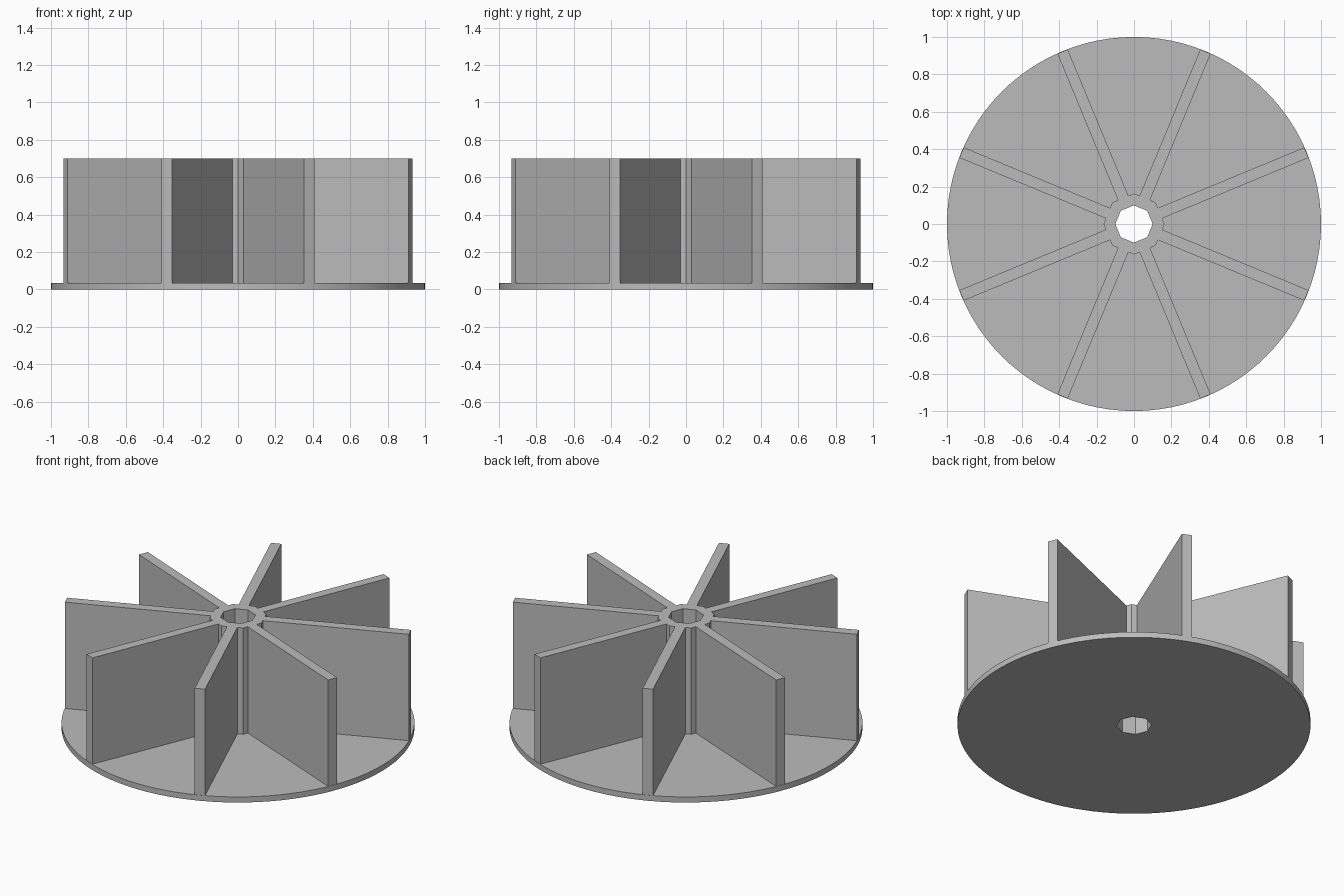
import bpy
import bmesh
from math import cos, sin, pi, radians
from mathutils import Matrix, Vector

default_cube = bpy.data.objects.get("Cube")
if default_cube:
    bpy.data.objects.remove(default_cube, do_unlink=True)

BLADES = 8
STEP = 2 * pi / BLADES
PLATE_TOP, HEIGHT = 0.035, 0.7
BORE, HUB = 0.1, 0.163
BLADE_HALF, BLADE_TIP = 0.03, 0.998

grey = bpy.data.materials.new("plain grey")
grey.use_nodes = True
colour = (0.5, 0.5, 0.5, 1)
grey.diffuse_color = colour
grey.node_tree.nodes["Principled BSDF"].inputs["Base Color"].default_value = colour


def polar(radius, angle):
    return Vector((radius * cos(angle), radius * sin(angle), 0))


def radial_solid(name, outer_path, z0, z1):
    """Repeat one sector around z, with an eight-sided bore through the middle."""
    bm = bmesh.new()
    outline = [polar(BORE, 0)] + outer_path + [polar(BORE, STEP)]
    for i in range(BLADES):
        turn = Matrix.Rotation(i * STEP, 3, "Z")
        low, high = [[bm.verts.new(turn @ p + Vector((0, 0, z))) for p in outline]
                     for z in (z0, z1)]
        bm.faces.new(high)
        bm.faces.new(low[::-1])
        # Outer wall and bore wall; the seams between sectors stay open
        walls = [(k, k + 1) for k in range(1, len(outline) - 2)]
        for a, b in walls + [(len(outline) - 1, 0)]:
            bm.faces.new((low[a], low[b], high[b], high[a]))
    bmesh.ops.remove_doubles(bm, verts=bm.verts, dist=0.0005)
    bmesh.ops.recalc_face_normals(bm, faces=bm.faces)
    mesh = bpy.data.meshes.new(name)
    bm.to_mesh(mesh)
    bm.free()
    mesh.materials.append(grey)
    obj = bpy.data.objects.new(name, mesh)
    bpy.context.collection.objects.link(obj)
    return obj


# Round base plate
arc = 12
rim = [polar(1, STEP * k / arc) for k in range(arc + 1)]
plate = radial_solid("base_plate", rim, 0, PLATE_TOP)
bpy.ops.object.select_all(action="DESELECT")
plate.select_set(True)
bpy.context.view_layer.objects.active = plate
bpy.ops.object.shade_smooth_by_angle(angle=radians(30))

# Eight-sided hub with a straight blade growing from each side
to_blade = Matrix.Rotation(STEP / 2, 3, "Z")
root = HUB * cos(STEP / 2)
blade = [to_blade @ Vector((x, y, 0)) for x, y in (
    (root, -BLADE_HALF), (BLADE_TIP, -BLADE_HALF),
    (BLADE_TIP, BLADE_HALF), (root, BLADE_HALF))]
radial_solid("hub_and_blades", [polar(HUB, 0)] + blade + [polar(HUB, STEP)],
             PLATE_TOP, HEIGHT)
